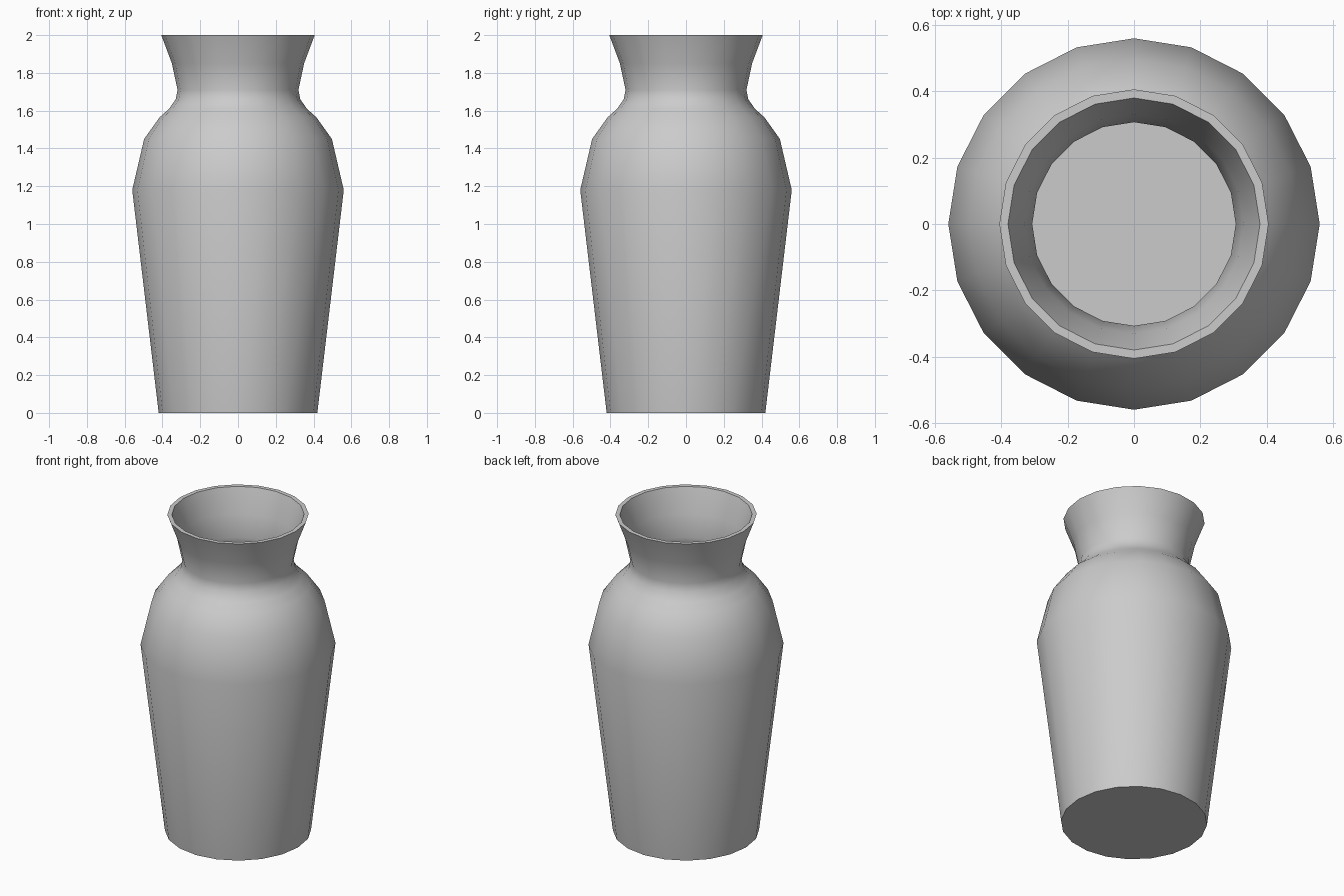
import bpy, bmesh, math

if "Cube" in bpy.data.objects:
    bpy.data.objects.remove(bpy.data.objects["Cube"])

SIDES = 20

# Vase profile (radius, height): outside from the base up to the rim
outer = [(0, 0), (0.42, 0), (0.56, 1.18), (0.497, 1.45), (0.415, 1.565),
         (0.365, 1.61), (0.33, 1.66), (0.32, 1.71), (0.35, 1.85), (0.406, 2.0)]
# Inside from the rim down to the floor
inner = [(0.38, 2.0), (0.33, 1.85), (0.307, 1.71), (0.317, 1.65), (0.40, 1.545),
         (0.47, 1.44), (0.535, 1.18), (0.397, 0.03), (0, 0.03)]

# Lathe the profile around the z axis
bm = bmesh.new()
verts = [bm.verts.new((r, 0, z)) for r, z in outer + inner]
edges = [bm.edges.new(pair) for pair in zip(verts, verts[1:])]
bmesh.ops.spin(bm, geom=verts + edges, cent=(0, 0, 0), axis=(0, 0, 1),
               angle=2 * math.pi, steps=SIDES)
bmesh.ops.remove_doubles(bm, verts=bm.verts[:], dist=0.0005)
bmesh.ops.recalc_face_normals(bm, faces=bm.faces[:])

mesh = bpy.data.meshes.new("vase")
bm.to_mesh(mesh)
bm.free()
vase = bpy.data.objects.new("vase", mesh)
bpy.context.collection.objects.link(vase)

# Smooth body with a crisp rim and base
bpy.context.view_layer.objects.active = vase
vase.select_set(True)
bpy.ops.object.shade_smooth_by_angle(angle=math.radians(40))
